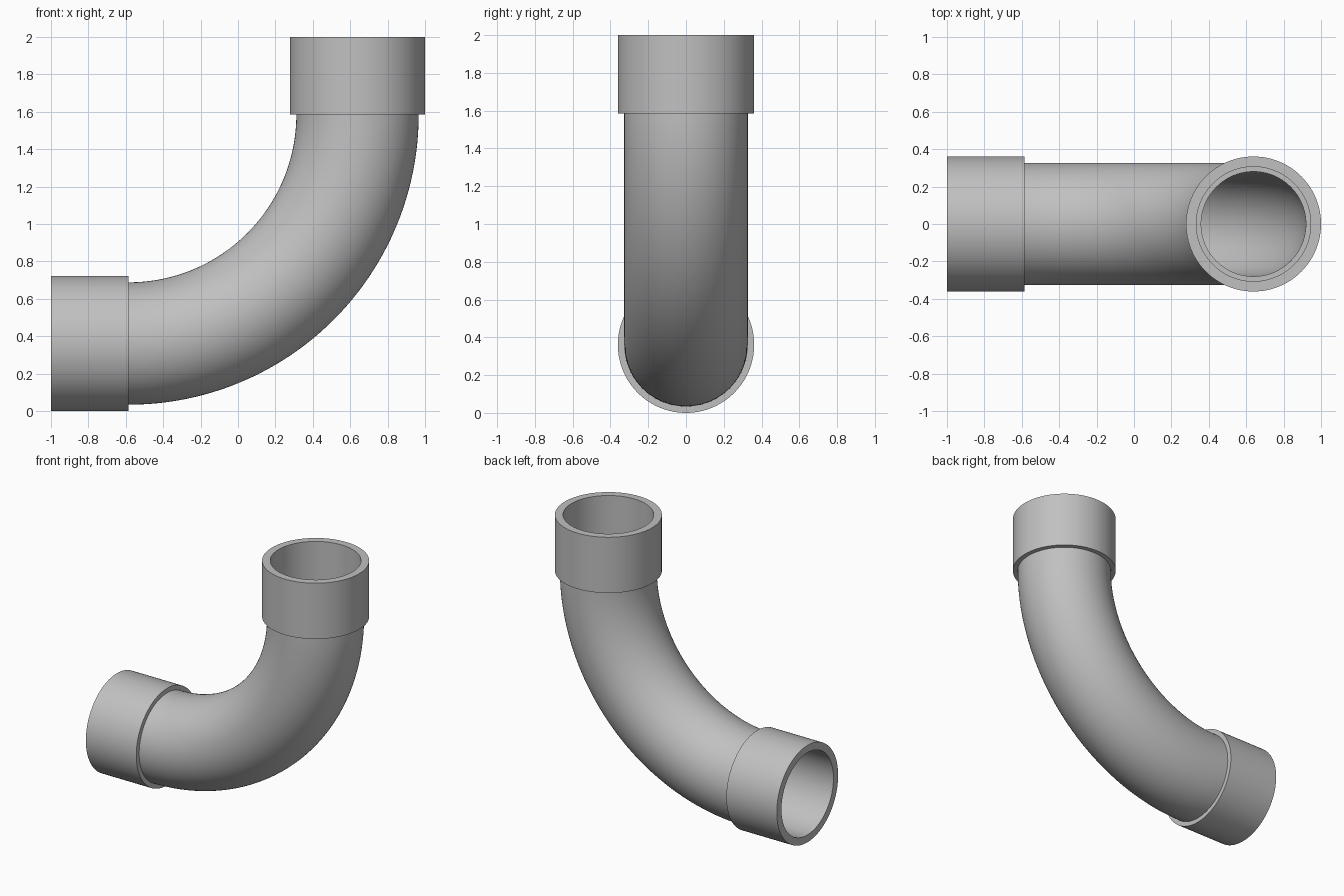
import bpy, bmesh, math
from mathutils import Vector

cube = bpy.data.objects.get("Cube")
if cube:
    bpy.data.objects.remove(cube, do_unlink=True)

SIDES, STEPS = 96, 64
COLLAR_R, PIPE_R, SOCKET_R, BORE_R = 0.361, 0.327, 0.306, 0.28
COLLAR_LEN = 0.415
BEND_R = 2 - COLLAR_LEN - COLLAR_R
CENTRE = Vector((-1 + COLLAR_LEN, 0, 2 - COLLAR_LEN))

grey = bpy.data.materials.new("plastic_grey")
grey.use_nodes = True
colour = (0.53, 0.53, 0.53, 1)
grey.diffuse_color = colour
grey.node_tree.nodes["Principled BSDF"].inputs["Base Color"].default_value = colour


def station(angle, offset=0.0):
    """Point on the pipe's centre line, its outward normal and its direction."""
    outward = Vector((math.sin(angle), 0, -math.cos(angle)))
    along = Vector((math.cos(angle), 0, math.sin(angle)))
    return CENTRE + outward * BEND_R + along * offset, outward


def sweep(name, rings):
    """Join a closed sequence of (angle, offset, radius) rings into a hollow wall."""
    bm = bmesh.new()
    loops = []
    for angle, offset, radius in rings:
        point, outward = station(angle, offset)
        loop = []
        for i in range(SIDES):
            t = math.tau * i / SIDES
            side = outward * math.cos(t) + Vector((0, 1, 0)) * math.sin(t)
            loop.append(bm.verts.new(point + side * radius))
        loops.append(loop)
    for k, a in enumerate(loops):
        b = loops[(k + 1) % len(loops)]
        for i in range(SIDES):
            j = (i + 1) % SIDES
            bm.faces.new((a[i], a[j], b[j], b[i]))
    bmesh.ops.recalc_face_normals(bm, faces=bm.faces)
    mesh = bpy.data.meshes.new(name)
    bm.to_mesh(mesh)
    bm.free()
    mesh.materials.append(grey)
    obj = bpy.data.objects.new(name, mesh)
    bpy.context.collection.objects.link(obj)
    bpy.ops.object.select_all(action="DESELECT")
    obj.select_set(True)
    bpy.context.view_layer.objects.active = obj
    bpy.ops.object.shade_smooth_by_angle(angle=math.radians(35))


# One continuous hollow wall: collar, bend, collar, then back along the bore
quarter = math.pi / 2
angles = [quarter * k / STEPS for k in range(STEPS + 1)]
lower_out = [(0, -COLLAR_LEN, COLLAR_R), (0, 0, COLLAR_R)]
bend_out = [(a, 0, PIPE_R) for a in angles]
upper = [(quarter, 0, COLLAR_R), (quarter, COLLAR_LEN, COLLAR_R),
         (quarter, COLLAR_LEN, SOCKET_R), (quarter, 0, SOCKET_R)]
bend_in = [(a, 0, BORE_R) for a in reversed(angles)]
lower_in = [(0, 0, SOCKET_R), (0, -COLLAR_LEN, SOCKET_R)]
sweep("pipe_elbow", lower_out + bend_out + upper + bend_in + lower_in)
